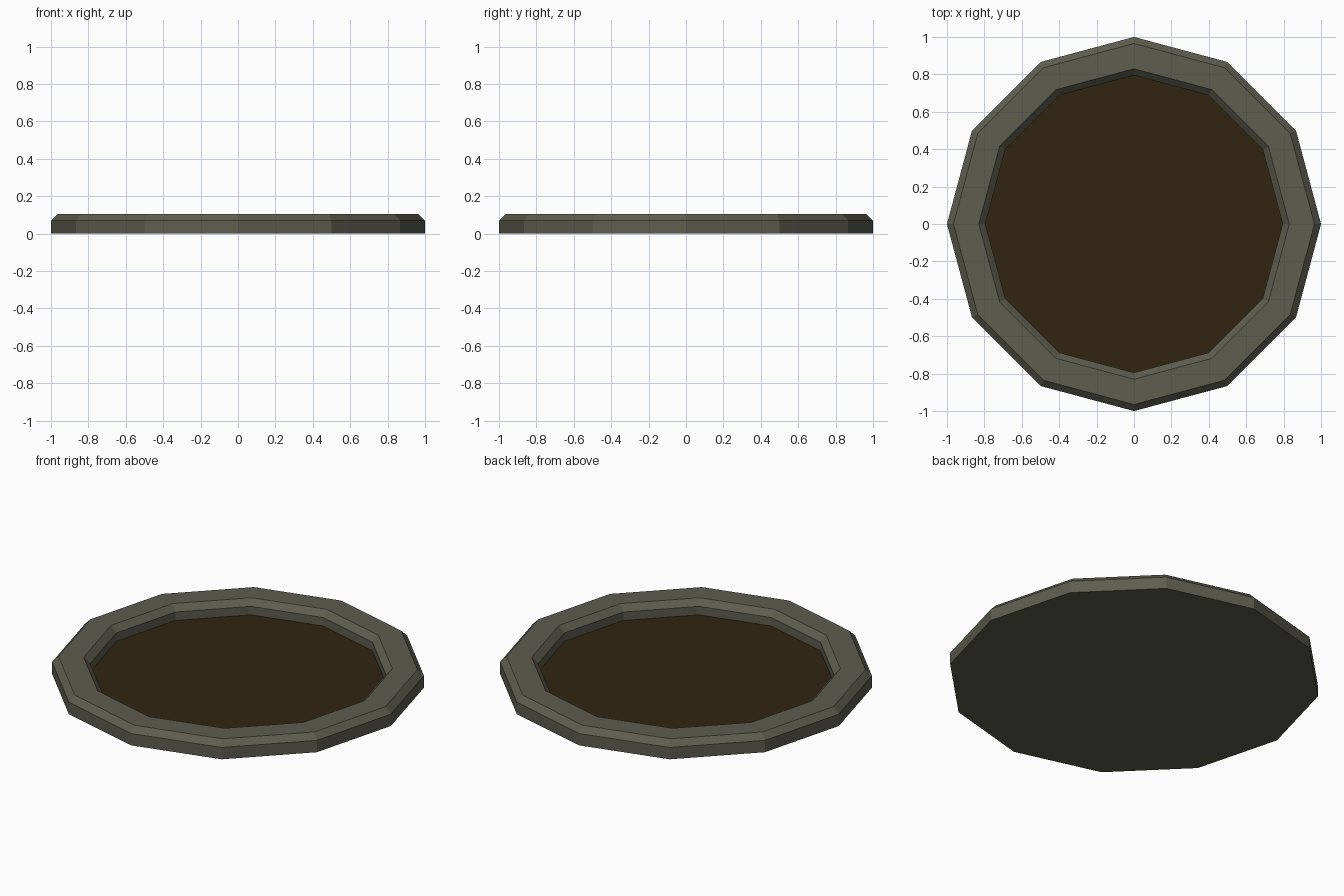
import bpy, bmesh, math

if "Cube" in bpy.data.objects:
    bpy.data.objects.remove(bpy.data.objects["Cube"])

SIDES = 12


def material(name, srgb):
    lin = [((c / 255 + 0.055) / 1.055) ** 2.4 for c in srgb]
    m = bpy.data.materials.new(name)
    m.diffuse_color = (*lin, 1)
    m.use_nodes = True
    m.node_tree.nodes["Principled BSDF"].inputs["Base Color"].default_value = m.diffuse_color
    return m


def ring(bm, r, z):
    return [bm.verts.new((r * math.cos(2 * math.pi * i / SIDES),
                          r * math.sin(2 * math.pi * i / SIDES), z))
            for i in range(SIDES)]


def finish(bm, name, mat):
    me = bpy.data.meshes.new(name)
    bm.to_mesh(me)
    bm.free()
    me.materials.append(mat)
    ob = bpy.data.objects.new(name, me)
    bpy.context.collection.objects.link(ob)


stone = material("grey stone", (94, 93, 80))
soil = material("dark soil", (50, 37, 17))

# Stone rim: flat base, outer wall, chamfer, top, inner chamfer, inner wall
profile = [(1.0, 0.0), (1.0, 0.07), (0.965, 0.105),
           (0.83, 0.105), (0.795, 0.07), (0.795, 0.02)]
bm = bmesh.new()
rings = [ring(bm, r, z) for r, z in profile]
for a, b in zip(rings, rings[1:]):
    for i in range(SIDES):
        j = (i + 1) % SIDES
        bm.faces.new((a[i], a[j], b[j], b[i]))
bm.faces.new(rings[0][::-1])
finish(bm, "stone_rim", stone)

# Soil filling the bed
bm = bmesh.new()
bm.faces.new(ring(bm, 0.795, 0.02))
finish(bm, "soil_bed", soil)
